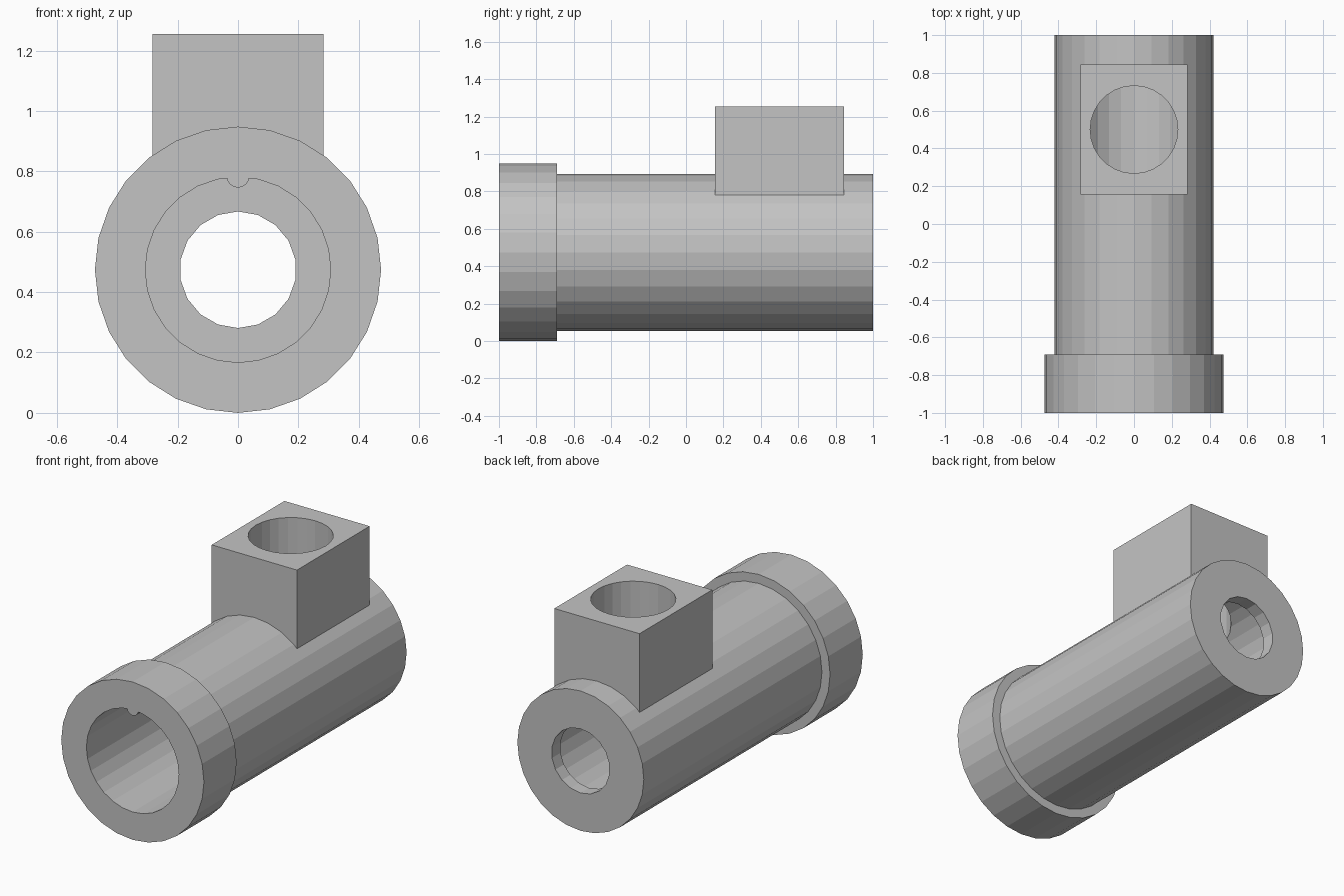
import bpy
from math import pi

if "Cube" in bpy.data.objects:
    bpy.data.objects.remove(bpy.data.objects["Cube"], do_unlink=True)

AXIS_Z = 0.474      # height of the tube axis
BRANCH_Y = 0.5      # position of the branch block along the tube

grey = bpy.data.materials.new("plain grey")
grey.use_nodes = True
colour = (0.55, 0.55, 0.55, 1)
grey.diffuse_color = colour
grey.node_tree.nodes["Principled BSDF"].inputs["Base Color"].default_value = colour


def rod(name, radius, y0, y1, sides, z=AXIS_Z):
    """Cylinder lying along y."""
    bpy.ops.mesh.primitive_cylinder_add(
        vertices=sides, radius=radius, depth=y1 - y0,
        location=(0, (y0 + y1) / 2, z), rotation=(pi / 2, 0, 0))
    ob = bpy.context.object
    ob.name = name
    return ob


def combine(target, other, operation):
    """Apply a boolean and discard the helper."""
    mod = target.modifiers.new(operation.lower(), 'BOOLEAN')
    mod.operation = operation
    mod.solver = 'EXACT'
    mod.object = other
    bpy.context.view_layer.objects.active = target
    bpy.ops.object.modifier_apply(modifier=mod.name)
    bpy.data.objects.remove(other, do_unlink=True)


# Outer tube with front collar
body = rod("tube_body", 0.42, -0.8, 1, 28)
combine(body, rod("front_collar", 0.474, -1, -0.69, 28), 'UNION')

# Square branch block on top
bpy.ops.mesh.primitive_cube_add(size=1, location=(0, BRANCH_Y, 0.927))
block = bpy.context.object
block.name = "branch_block"
block.scale = (0.566, 0.69, 0.654)
combine(body, block, 'UNION')

# Wide main bore, narrow rear opening
combine(body, rod("main_bore", 0.307, -1.1, 0.92, 28), 'DIFFERENCE')
combine(body, rod("rear_opening", 0.193, 0.8, 1.1, 18), 'DIFFERENCE')

# Rounded key ridge along the roof of the bore
combine(body, rod("key_ridge", 0.037, -1, 0.95, 16, z=0.783), 'UNION')

# Vertical branch hole opening into the bore
bpy.ops.mesh.primitive_cylinder_add(
    vertices=28, radius=0.232, depth=0.8, location=(0, BRANCH_Y, 0.95))
branch_hole = bpy.context.object
branch_hole.name = "branch_hole"
combine(body, branch_hole, 'DIFFERENCE')

body.data.materials.clear()
body.data.materials.append(grey)
for face in body.data.polygons:
    face.material_index = 0
    face.use_smooth = False
